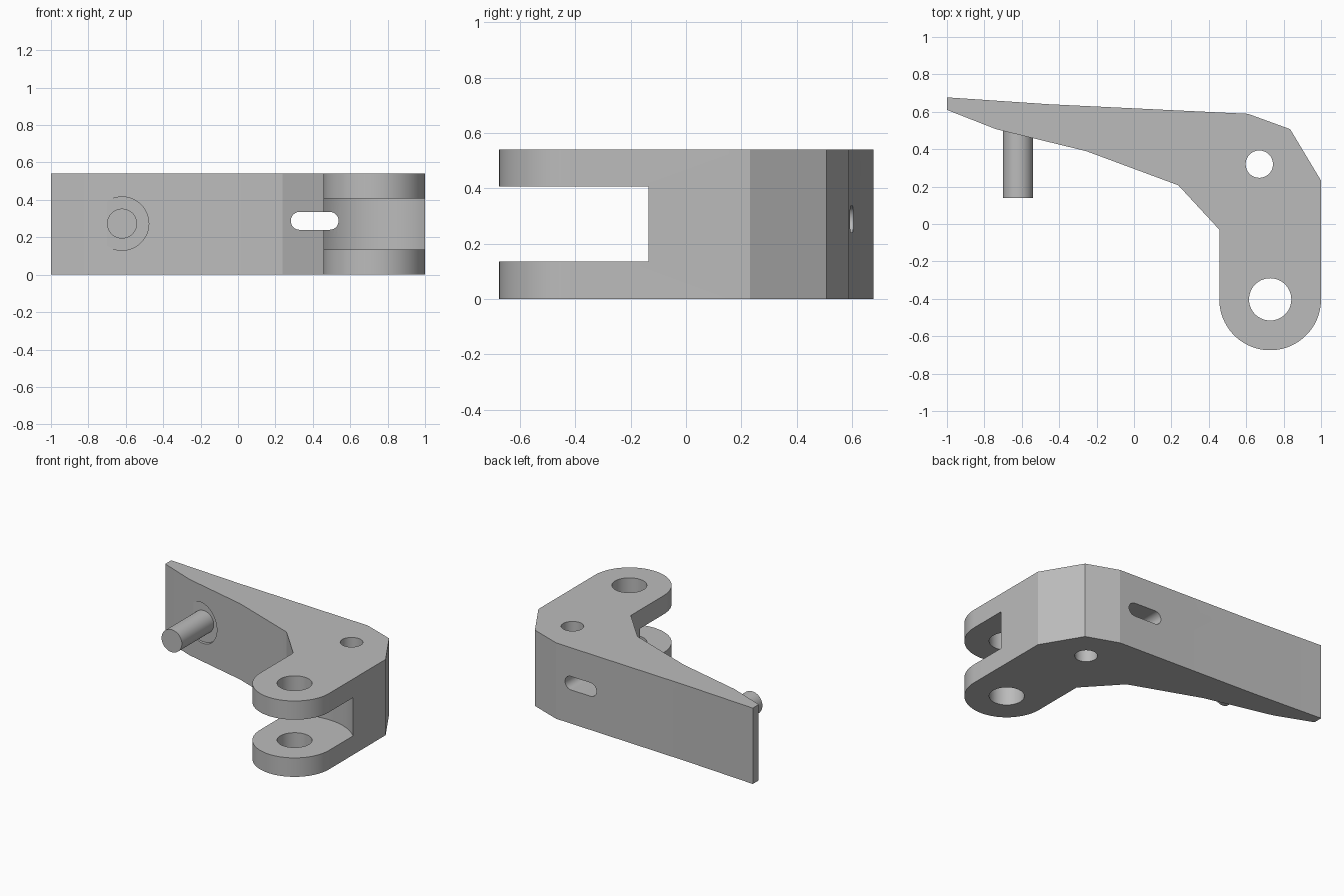
import bpy
import bmesh
from math import pi, cos, sin, radians
from mathutils import Matrix

cube = bpy.data.objects.get("Cube")
if cube:
    bpy.data.objects.remove(cube, do_unlink=True)

HEIGHT = 0.54
MID = HEIGHT / 2
PIVOT = (0.728, -0.403)

grey = bpy.data.materials.new("plain grey")
grey.use_nodes = True
COLOUR = (0.5, 0.5, 0.5, 1)
grey.diffuse_color = COLOUR
grey.node_tree.nodes["Principled BSDF"].inputs["Base Color"].default_value = COLOUR


def arc(cx, cy, r, start, end, steps):
    angles = [radians(start + (end - start) * i / steps) for i in range(steps + 1)]
    return [(cx + r * cos(a), cy + r * sin(a)) for a in angles]


def prism(name, outline, low, high, along_y=False):
    """Extrude an outline upwards, or an x-z outline along y."""
    bm = bmesh.new()
    place = (lambda p: (p[0], low, p[1])) if along_y else (lambda p: (p[0], p[1], low))
    face = bm.faces.new([bm.verts.new(place(p)) for p in outline])
    top = bmesh.ops.extrude_face_region(bm, geom=[face])["geom"]
    shift = (0, high - low, 0) if along_y else (0, 0, high - low)
    bmesh.ops.translate(bm, vec=shift, verts=[v for v in top if isinstance(v, bmesh.types.BMVert)])
    bmesh.ops.recalc_face_normals(bm, faces=bm.faces)
    mesh = bpy.data.meshes.new(name)
    bm.to_mesh(mesh)
    bm.free()
    mesh.materials.append(grey)
    obj = bpy.data.objects.new(name, mesh)
    bpy.context.collection.objects.link(obj)
    return obj


def disc(cx, cy, r, steps=64):
    return arc(cx, cy, r, 0, 360, steps)[:-1]


def smooth(obj):
    bpy.ops.object.select_all(action="DESELECT")
    obj.select_set(True)
    bpy.context.view_layer.objects.active = obj
    bpy.ops.object.shade_smooth_by_angle(angle=radians(12))


# Bent arm with a rounded pivot end
outline = [(-1, 0.677), (-0.45, 0.64), (0.61, 0.589), (0.835, 0.507), (1, 0.232)]
outline += arc(*PIVOT, 0.272, 0, -180, 48)
outline += [(0.456, -0.03), (0.237, 0.207), (-0.257, 0.39), (-0.738, 0.507), (-1, 0.61)]
arm = prism("bent_arm", outline, 0, HEIGHT)

# Cutters: pivot bore, small bore, round fork gap, cable slot, pin seat
slot = arc(0.49, 0.288, 0.048, -90, 90, 16) + arc(0.33, 0.288, 0.048, 90, 270, 16)
cutters = [
    prism("pivot_bore_cutter", disc(*PIVOT, 0.113), -0.1, HEIGHT + 0.1),
    prism("small_bore_cutter", disc(0.67, 0.32, 0.073), -0.1, HEIGHT + 0.1),
    prism("fork_gap_cutter", disc(*PIVOT, 0.382, 96), 0.135, 0.407),
    prism("slot_cutter", slot, -0.5, 0.9, True),
    prism("pin_seat_cutter", disc(-0.62, 0.273, 0.143), 0.2, 0.498, True),
]
bpy.context.view_layer.objects.active = arm
for cutter in cutters:
    cut = arm.modifiers.new(cutter.name, "BOOLEAN")
    cut.operation = "DIFFERENCE"
    cut.solver = "EXACT"
    cut.object = cutter
    bpy.ops.object.modifier_apply(modifier=cut.name)
    bpy.data.objects.remove(cutter, do_unlink=True)
smooth(arm)

# Round pin standing on its flat seat
pin = prism("round_pin", disc(-0.62, 0.273, 0.08), 0.14, 0.505, True)
smooth(pin)
